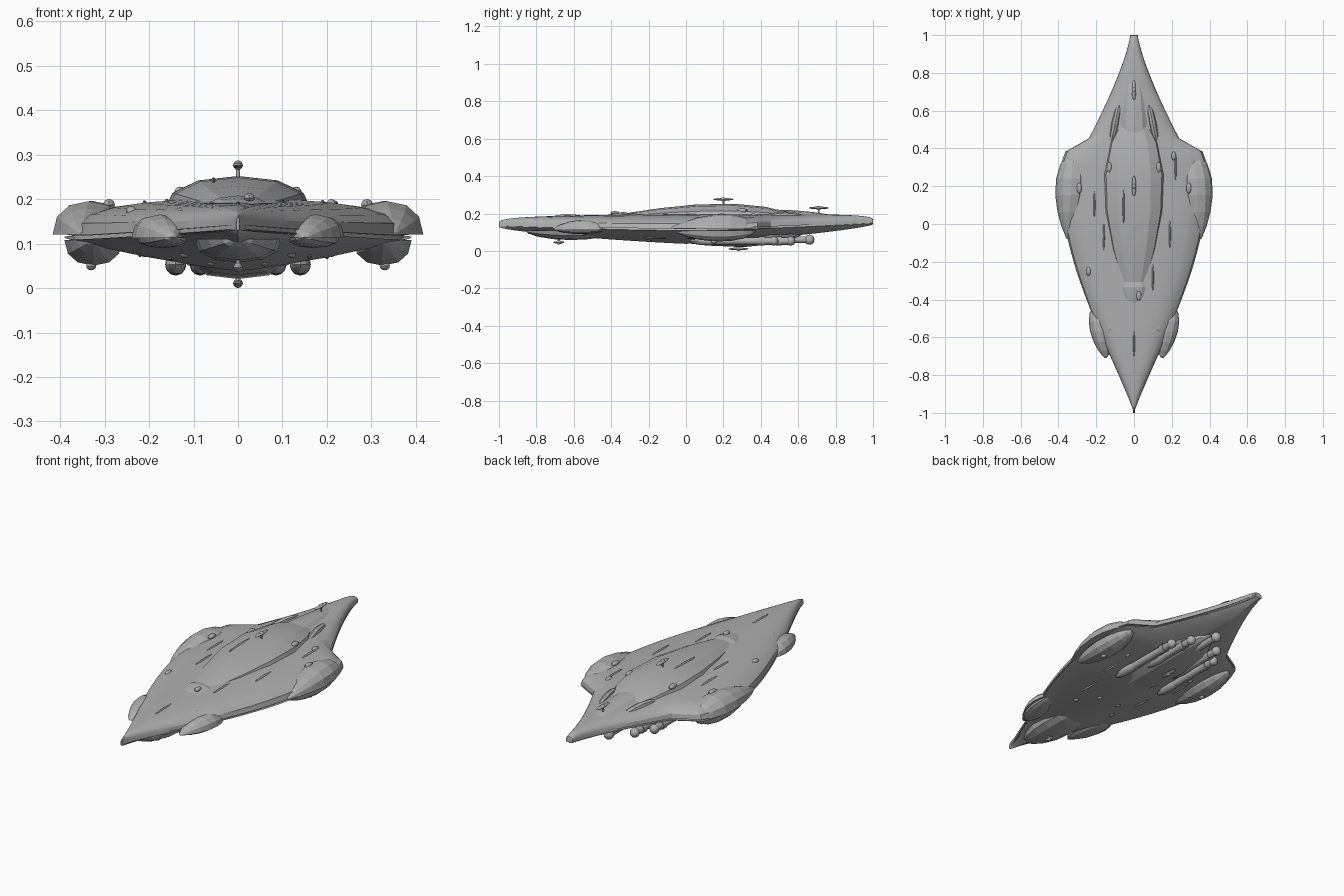
import bpy, bmesh, math
from mathutils import Matrix, Vector

old = bpy.data.objects.get("Cube")
if old:
    bpy.data.objects.remove(old, do_unlink=True)

shade = 0.43
grey = bpy.data.materials.new("hull_grey")
grey.use_nodes = True
grey.diffuse_color = (shade, shade, shade, 1)
grey.node_tree.nodes["Principled BSDF"].inputs["Base Color"].default_value = grey.diffuse_color


def finish(bm, name, angle):
    bmesh.ops.recalc_face_normals(bm, faces=bm.faces)
    mesh = bpy.data.meshes.new(name)
    bm.to_mesh(mesh)
    bm.free()
    mesh.materials.append(grey)
    part = bpy.data.objects.new(name, mesh)
    bpy.context.collection.objects.link(part)
    if angle:
        bpy.ops.object.select_all(action='DESELECT')
        bpy.context.view_layer.objects.active = part
        part.select_set(True)
        bpy.ops.object.shade_smooth_by_angle(angle=math.radians(angle))


def half_arch(power, sides):
    """Unit superellipse arch from +x over the crown to -x."""
    points = []
    for i in range(sides + 1):
        angle = math.pi * i / sides
        c, s = math.cos(angle), max(0, math.sin(angle))
        points.append((math.copysign(abs(c) ** power, c), s ** power))
    return points


def loft(name, sections, power, sides, angle=None):
    """Closed shell through sections of (centre, half width, height)."""
    bm = bmesh.new()
    arch = half_arch(power, sides)
    rings = [[bm.verts.new(centre + Vector((width * u, 0, height * v))) for u, v in arch]
             for centre, width, height in sections]
    for ring, after in zip(rings, rings[1:]):
        for i in range(len(arch)):
            bm.faces.new((ring[i - 1], ring[i], after[i], after[i - 1]))
    bm.faces.new(rings[0])
    bm.faces.new(rings[-1])
    finish(bm, name, angle)


def pod(name, x, front, back, width, base, height, blunt=0.5, skew=1, lean=0, sides=6, angle=None):
    """Streamlined half pod; skew moves its widest point, lean shifts the ends in x."""
    steps = 8
    sections = []
    for i in range(steps + 1):
        t = (1 - math.cos(math.pi * i / steps)) / 2
        swell = max(0.06, max(0, math.sin(math.pi * t ** skew)) ** blunt)
        centre = Vector((x + lean * (0.5 - t), front + (back - front) * t, base))
        sections.append((centre, width * swell, height * swell))
    loft(name, sections, 0.9, sides, angle)


def ellipsoid(name, x, y, z, wide, long, tall):
    bm = bmesh.new()
    place = Matrix.Translation((x, y, z)) @ Matrix.Diagonal((wide, long, tall, 1))
    bmesh.ops.create_uvsphere(bm, u_segments=10, v_segments=6, radius=1, matrix=place)
    finish(bm, name, 35)


def tube(name, start, end, radius):
    start, end = Vector(start), Vector(end)
    line = end - start
    place = Matrix.Translation((start + end) / 2) @ line.to_track_quat('Z', 'Y').to_matrix().to_4x4()
    bm = bmesh.new()
    bmesh.ops.create_cone(bm, cap_ends=True, segments=10, radius1=radius, radius2=radius,
                          depth=line.length, matrix=place)
    finish(bm, name, 40)


# Hull shape rules
SHELL_POWER, BELLY_POWER = 0.8, 1.7


def hull_width(y):
    if y < 0.25:
        return max(0.004, 0.39 * math.sin(math.pi / 2 * ((y + 1) / 1.25) ** 1.1))
    shoulder = 5 * max(0, 0.45 - y) ** 1.5
    return min(0.39, 0.02 + 0.48 * (1 - y) ** 1.3 + shoulder)


def seam(y):
    return 0.114 + (0.04 if y > 0 else 0.025) * abs(y) ** 1.5


def crown(y):
    return 0.008 + 0.075 * (1 - abs(y)) ** 0.4


def depth(y):
    return 0.006 + 0.065 * (1 - abs(y)) ** 0.6


def on_hull(x, y, rise, power):
    """Height of the hull skin over a point."""
    across = min(1, abs(x) / hull_width(y))
    return seam(y) + rise(y) * (1 - across ** (2 / power)) ** (power / 2)


def hull_part(name, gap, rise, power, sides, inset=1):
    steps = 40
    sections = []
    for i in range(steps + 1):
        y = -math.cos(math.pi * i / steps)
        sections.append((Vector((0, y, seam(y) + gap)), inset * hull_width(y), rise(y)))
    loft(name, sections, power, sides, 25)


hull_part("upper_hull", 0.004, crown, SHELL_POWER, 12)
hull_part("lower_hull", -0.005, lambda y: -depth(y), BELLY_POWER, 8)
hull_part("seam_band", -0.008, lambda y: 0.016, 0.3, 8, inset=0.96)

# Dorsal superstructure, bridge cap and tail spine
pod("dorsal_deck", 0, -0.45, 0.58, 0.17, 0.17, 0.083, skew=1.5, angle=14)
pod("bridge_cap", 0, -0.5, -0.26, 0.082, 0.165, 0.043, skew=1.8, angle=14)
pod("tail_spine", 0, 0.2, 0.89, 0.085, 0.16, 0.062, blunt=0.6, skew=0.7, angle=14)

# Belly keel and chin pod
pod("belly_keel", 0, -0.4, 0.62, 0.13, 0.09, -0.07, blunt=0.7, skew=1.7, angle=14)
pod("chin_pod", 0, -0.86, -0.37, 0.1, 0.11, -0.052)

for side, tag in ((1, "left_"), (-1, "right_")):
    # Wing pods above and below
    pod(tag + "wing_pod_top", side * 0.335, -0.08, 0.385, 0.085, 0.12, 0.078,
        skew=1.4, lean=side * 0.03)
    pod(tag + "wing_pod_belly", side * 0.325, -0.06, 0.37, 0.066, 0.108, -0.058, skew=1.2)
    # Bow shoulder pods
    pod(tag + "bow_pod_top", side * 0.175, -0.71, -0.43, 0.058, 0.112, 0.054,
        skew=1.2, lean=side * -0.05)
    pod(tag + "bow_pod_belly", side * 0.17, -0.7, -0.43, 0.054, 0.114, -0.024,
        lean=side * -0.05)
    # Fairings beside the tail spine
    pod(tag + "tail_fairing", side * 0.1, 0.38, 0.68, 0.026, 0.15, 0.06, lean=side * 0.06)
    # Engine rods with fairings, collars and ball ends
    for x, start, end in ((0.14, 0.12, 0.47), (0.085, 0.3, 0.56)):
        x, z = side * x, 0.053
        tube(tag + "engine_rod", (x, start, z), (x, end, z), 0.02)
        tube(tag + "engine_collar", (x, end - 0.08, z), (x, end - 0.05, z), 0.024)
        ellipsoid(tag + "engine_fairing", x, start, z, 0.024, 0.1, 0.023)
        ellipsoid(tag + "engine_ball", x, end, z, 0.025, 0.025, 0.025)
    # Paired sensor domes
    ellipsoid(tag + "wing_dome", side * 0.29, 0.19, 0.187, 0.014, 0.03, 0.013)
    ellipsoid(tag + "bow_dome", side * 0.13, -0.55, 0.168, 0.014, 0.03, 0.013)
    ellipsoid(tag + "deck_dome", side * 0.13, 0.3, 0.215, 0.014, 0.03, 0.013)
    ellipsoid(tag + "wing_belly_dome", side * 0.33, 0.15, 0.05, 0.012, 0.018, 0.01)
    for x, y in ((0.21, 0.2), (0.06, -0.2), (0.12, -0.32)):
        z = on_hull(x, y, lambda y: -depth(y), BELLY_POWER)
        ellipsoid(tag + "belly_dome", side * x, y, z, 0.012, 0.018, 0.012)

# Centre engine
tube("centre_engine_rod", (0, 0.4, 0.06), (0, 0.66, 0.06), 0.018)
ellipsoid("centre_engine_ball", 0, 0.66, 0.06, 0.027, 0.027, 0.027)

# Single domes and long rails lying on the skin
for x, y in ((-0.24, -0.25), (0.21, 0.36)):
    ellipsoid("hull_dome", x, y, on_hull(x, y, crown, SHELL_POWER), 0.013, 0.025, 0.013)
ellipsoid("bridge_dome", 0.025, -0.38, 0.203, 0.013, 0.025, 0.01)
for x, y in ((0.19, -0.05), (0.1, -0.28), (0, -0.63), (0.22, 0.3), (-0.16, -0.06), (-0.21, 0.1)):
    ellipsoid("hull_rail", x, y, on_hull(x, y, crown, SHELL_POWER), 0.006, 0.08, 0.01)
ellipsoid("deck_rail", -0.055, 0.1, 0.24, 0.006, 0.1, 0.009)
for x, y in ((0.2, 0.05), (-0.22, 0.1), (0.16, -0.15), (-0.15, -0.1)):
    z = on_hull(x, y, lambda y: -depth(y), BELLY_POWER)
    ellipsoid("belly_rail", x, y, z, 0.006, 0.08, 0.01)

# Sensor masts: elongated dishes on short posts
for name, y, root, tip in (("deck", 0.2, 0.24, 0.276), ("tail", 0.71, 0.19, 0.23),
                           ("keel", 0.28, 0.04, 0.011), ("chin", -0.68, 0.07, 0.046)):
    length = 0.03 if name == "chin" else 0.055
    tube(name + "_mast_post", (0, y, root), (0, y, tip), 0.005)
    ellipsoid(name + "_mast_dish", 0, y, tip, 0.012, length, 0.007)
    ellipsoid(name + "_mast_hub", 0, y, tip, 0.011, 0.016, 0.011)
